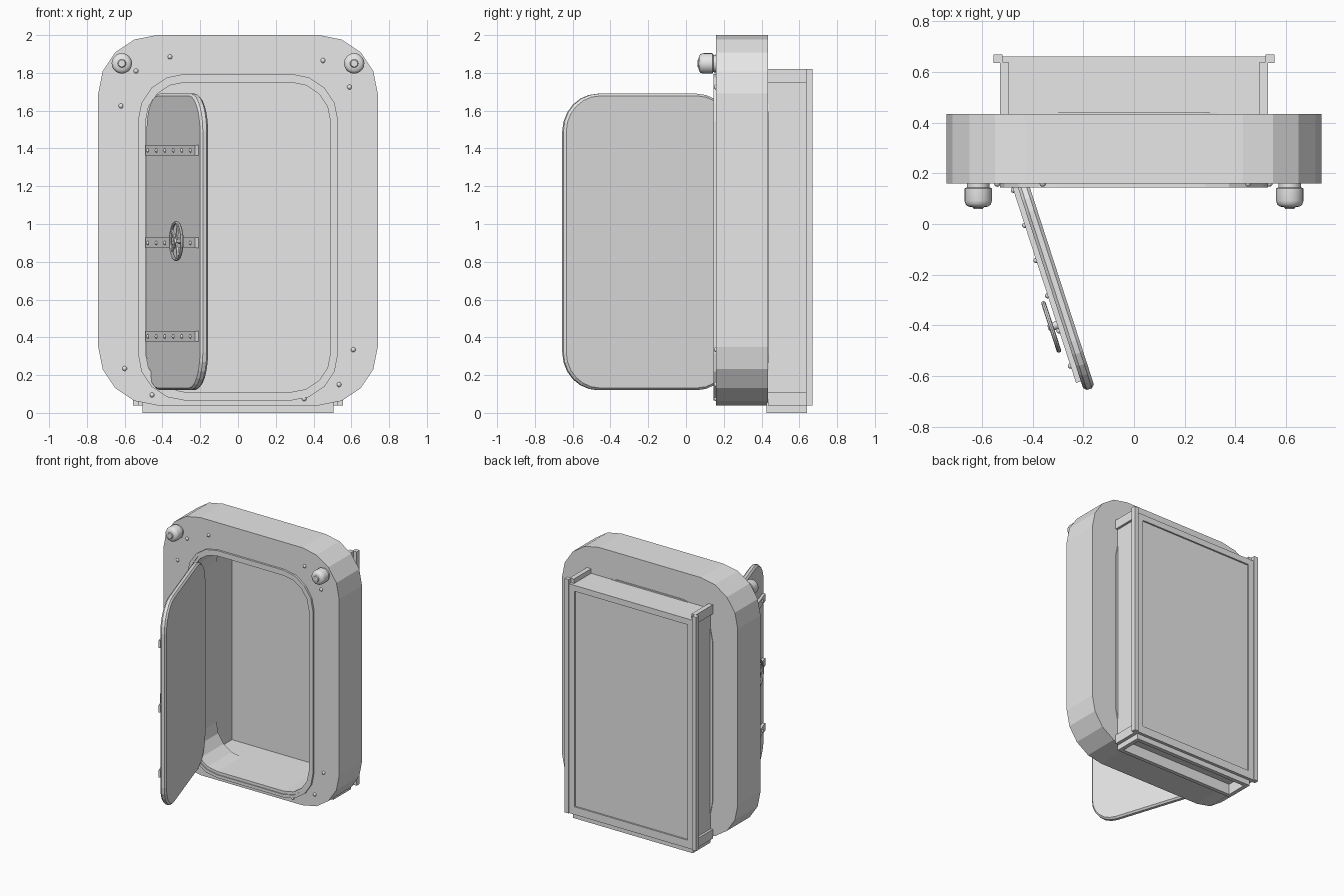
import bpy, bmesh, math
from mathutils import Matrix, Vector

cube = bpy.data.objects.get("Cube")
if cube:
    bpy.data.objects.remove(cube, do_unlink=True)

grey = bpy.data.materials.new("plain grey metal")
grey.use_nodes = True
COLOUR = (0.8, 0.8, 0.8, 1)
grey.diffuse_color = COLOUR
grey.node_tree.nodes["Principled BSDF"].inputs["Base Color"].default_value = COLOUR


def finish(name, bm, place=None, smooth=False):
    """Turn a bmesh into a named object."""
    bmesh.ops.recalc_face_normals(bm, faces=bm.faces)
    mesh = bpy.data.meshes.new(name)
    bm.to_mesh(mesh)
    bm.free()
    mesh.materials.append(grey)
    ob = bpy.data.objects.new(name, mesh)
    bpy.context.collection.objects.link(ob)
    if place:
        ob.matrix_basis = place
    if smooth:
        bpy.ops.object.select_all(action='DESELECT')
        ob.select_set(True)
        bpy.context.view_layer.objects.active = ob
        bpy.ops.object.shade_smooth_by_angle(angle=math.radians(40))
    return ob


def rounded(x0, x1, z0, z1, r, seg):
    """Rounded rectangle outline in x and z."""
    pts = []
    corners = [(x1 - r, z1 - r), (x0 + r, z1 - r), (x0 + r, z0 + r), (x1 - r, z0 + r)]
    for k, (cx, cz) in enumerate(corners):
        for i in range(seg + 1):
            a = math.pi / 2 * (k + i / seg)
            pts.append((cx + r * math.cos(a), cz + r * math.sin(a)))
    return pts


def circle(r, n=20):
    return [(r * math.cos(math.tau * i / n), r * math.sin(math.tau * i / n)) for i in range(n)]


def loft(name, loops, ring=False, place=None, smooth=False):
    """Skin (outline, depth) pairs; a ring closes on itself, otherwise ends are capped."""
    bm = bmesh.new()
    rows = [[bm.verts.new((x, y, z)) for x, z in pts] for pts, y in loops]
    n = len(rows[0])
    pairs = list(zip(rows, rows[1:])) + ([(rows[-1], rows[0])] if ring else [])
    for a, b in pairs:
        for i in range(n):
            j = (i + 1) % n
            bm.faces.new((a[i], a[j], b[j], b[i]))
    if not ring:
        bm.faces.new(rows[0])
        bm.faces.new(rows[-1])
    return finish(name, bm, place, smooth)


def box(name, x0, x1, y0, y1, z0, z1, place=None):
    bm = bmesh.new()
    size = Matrix.Diagonal((x1 - x0, y1 - y0, z1 - z0, 1))
    mid = Matrix.Translation(((x0 + x1) / 2, (y0 + y1) / 2, (z0 + z1) / 2))
    bmesh.ops.create_cube(bm, size=1, matrix=mid @ size)
    return finish(name, bm, place)


def rivets(name, spots, r, place=None):
    bm = bmesh.new()
    for p in spots:
        bmesh.ops.create_uvsphere(bm, u_segments=10, v_segments=6, radius=r,
                                  matrix=Matrix.Translation(p))
    return finish(name, bm, place, True)


# Thick outer frame with the doorway through it
hole = rounded(-0.53, 0.53, 0.065, 1.795, 0.25, 4)
outer = rounded(-0.74, 0.74, 0.04, 2.0, 0.31, 4)
loft("door_frame", [(outer, 0.16), (outer, 0.435), (hole, 0.435), (hole, 0.16)], ring=True)

# Lining of the doorway with a stepped lip
step = rounded(-0.508, 0.508, 0.088, 1.773, 0.23, 4)
inner = rounded(-0.49, 0.49, 0.11, 1.75, 0.21, 4)
loft("doorway_lining", [(hole, 0.145), (hole, 0.44), (inner, 0.44), (inner, 0.152),
                        (step, 0.152), (step, 0.145)], ring=True)

# Bolts scattered around the frame
bolts = [(-0.36, 1.885), (-0.54, 1.81), (-0.62, 1.625), (0.45, 1.865), (0.59, 1.725),
         (-0.6, 0.235), (-0.455, 0.095), (0.61, 0.335), (0.535, 0.15), (0.35, 0.075)]
rivets("frame_bolts", [(x, 0.16, z) for x, z in bolts], 0.013)

# Round lamps in the upper corners
lamp = [(0.045, 0.165), (0.045, 0.145), (0.054, 0.14), (0.054, 0.092),
        (0.05, 0.078), (0.04, 0.069), (0.022, 0.066), (0.018, 0.06)]
for side, x in (("right", -0.615), ("left", 0.615)):
    loft(side + "_lamp", [(circle(r), y) for r, y in lamp],
         place=Matrix.Translation((x, 0, 1.85)), smooth=True)

# Box behind the doorway
for side, s in (("right", -1), ("left", 1)):
    def part(name, a, b, *rest):
        box(side + name, min(s * a, s * b), max(s * a, s * b), *rest)
    part("_wall", 0.495, 0.512, 0.435, 0.64, 0.04, 1.82)
    part("_wall_top_band", 0.495, 0.53, 0.435, 0.64, 1.75, 1.82)
    part("_wall_bottom_band", 0.495, 0.53, 0.435, 0.64, 0.04, 0.11)
    part("_back_flange", 0.52, 0.555, 0.635, 0.67, 0.04, 1.82)
    part("_back_border", 0.475, 0.52, 0.635, 0.662, 0.04, 1.785)
box("ceiling", -0.495, 0.495, 0.435, 0.64, 1.75, 1.785)
box("floor", -0.495, 0.495, 0.435, 0.64, 0.08, 0.11)
box("back_panel", -0.48, 0.48, 0.635, 0.65, 0.08, 1.77)
box("top_back_border", -0.475, 0.475, 0.635, 0.662, 1.74, 1.785)
box("bottom_back_border", -0.475, 0.475, 0.635, 0.662, 0.04, 0.1)

# Hollow sill under the box
base_out = [(-0.505, 0.425), (0.505, 0.425), (0.505, 0.64), (-0.505, 0.64)]
base_in = [(-0.475, 0.455), (0.475, 0.455), (0.475, 0.61), (-0.475, 0.61)]
upright = Matrix(((1, 0, 0, 0), (0, 0, 1, 0), (0, 1, 0, 0), (0, 0, 0, 1)))
sill = loft("hollow_sill", [(base_out, 0), (base_out, 0.085), (base_in, 0.085), (base_in, 0)],
            ring=True)
sill.data.transform(upright)
sill.data.flip_normals()

# Open door, built flat along its own x axis and swung on the hinge side
swing = Matrix.Translation((-0.488, 0.235, 0)) @ Matrix.Rotation(math.radians(-72), 4, 'Z')
slab = rounded(0, 0.94, 0.12, 1.69, 0.2, 6)
slab_inset = rounded(0.012, 0.928, 0.132, 1.678, 0.188, 6)
loft("door", [(slab_inset, 0), (slab, 0.012), (slab, 0.033), (slab_inset, 0.045)], place=swing)

# Riveted straps across the outside of the door
for name, z in (("upper", 1.39), ("middle", 0.9), ("lower", 0.405)):
    box(name + "_strap", 0.015, 0.9, -0.02, 0.002, z - 0.028, z + 0.028, swing)
    rivets(name + "_strap_rivets", [(0.1 + 0.146 * i, -0.02, z) for i in range(6)], 0.011, swing)

# Hand wheel
hub = swing @ Matrix.Translation((0.66, 0, 0.91))
tube, n = 0.009, 32
loft("wheel_rim", [(circle(0.098 + tube * math.cos(a), n), -0.045 + tube * math.sin(a))
                   for a in (math.tau * i / 8 for i in range(8))],
     ring=True, place=hub, smooth=True)
loft("wheel_hub", [(circle(0.016), 0), (circle(0.016), -0.05), (circle(0.01), -0.058)],
     place=hub, smooth=True)
for i in range(5):
    turn = hub @ Matrix.Rotation(math.tau * i / 5, 4, 'Y')
    box("wheel_spoke", 0, 0.095, -0.05, -0.04, -0.007, 0.007, turn)
